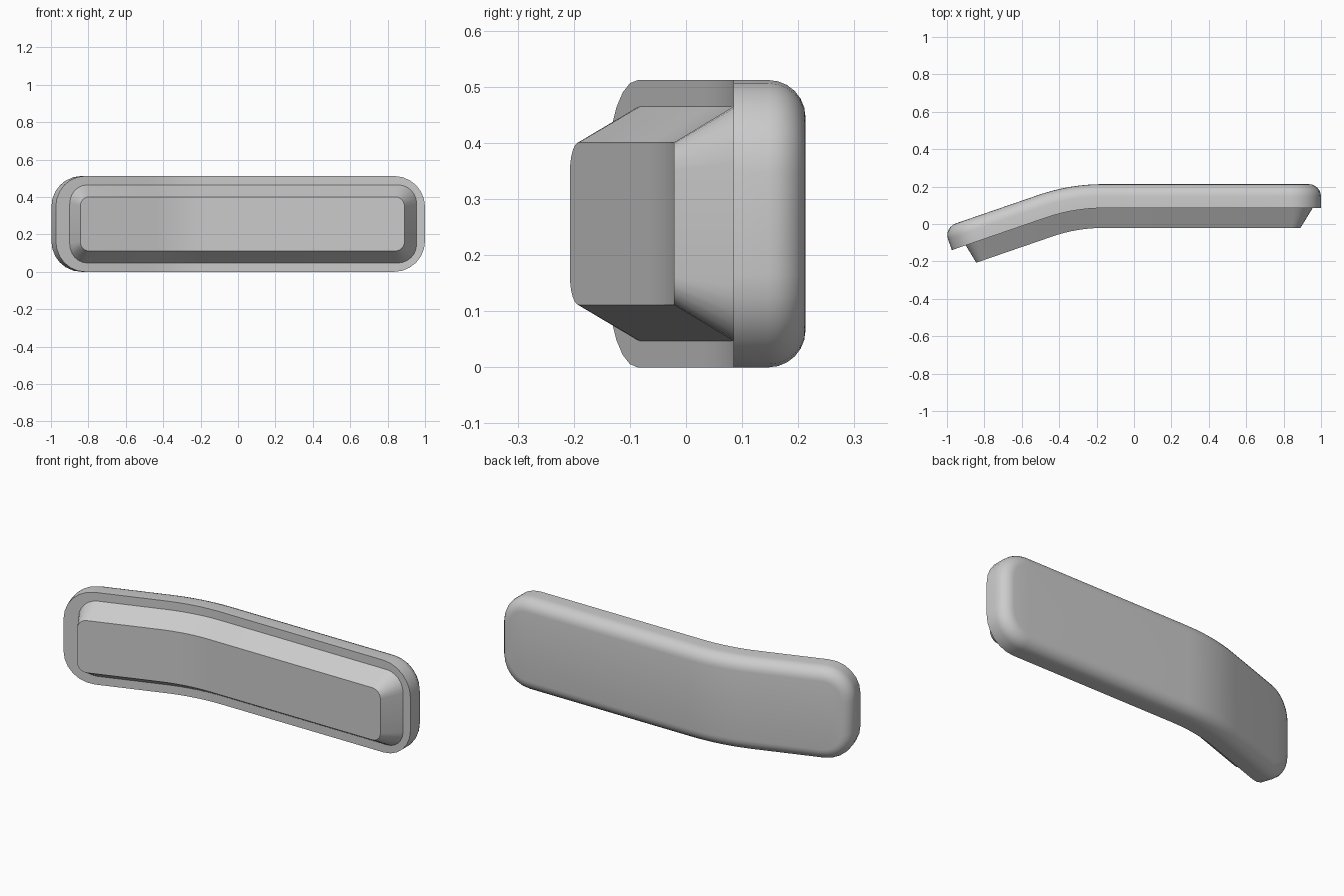
import bpy, bmesh
from math import sin, cos, pi, radians

if "Cube" in bpy.data.objects:
    bpy.data.objects.remove(bpy.data.objects["Cube"])

grey = bpy.data.materials.new("plain grey")
grey.use_nodes = True
colour = (0.6, 0.6, 0.6, 1)
grey.diffuse_color = colour
grey.node_tree.nodes["Principled BSDF"].inputs["Base Color"].default_value = colour

# Bend: straight, then an arc, then a straight angled arm
BASE_Y, BEND_X, RADIUS, ANGLE = 0.085, -0.166, 0.93, radians(19)
MID_Z = 0.256
BEND_STEPS, CORNER_STEPS, FILLET_STEPS = 8, 6, 6


def bend(s, d, z):
    """Place a point s along the bar, d behind its base plane."""
    if s >= BEND_X:
        return s, BASE_Y + d, z
    a = min((BEND_X - s) / RADIUS, ANGLE)
    rest = BEND_X - s - a * RADIUS
    x = BEND_X - (RADIUS + d) * sin(a) - rest * cos(a)
    y = BASE_Y - RADIUS + (RADIUS + d) * cos(a) - rest * sin(a)
    return x, y, z


def rounded_loop(bm, left, right, half, r, d):
    """Upper and lower halves of a rounded outline, both from right to left."""
    turns = [i / CORNER_STEPS * pi / 2 for i in range(CORNER_STEPS + 1)]
    pts = [(right - r + r * cos(t), half - r + r * sin(t)) for t in turns]
    pts += [(BEND_X - RADIUS * ANGLE * i / BEND_STEPS, half) for i in range(BEND_STEPS + 1)]
    pts += [(left + r - r * sin(t), half - r + r * cos(t)) for t in turns]
    return [[bm.verts.new(bend(s, d, MID_Z + sign * h)) for s, h in pts] for sign in (1, -1)]


def build(name, loops, cap):
    """Skin a stack of outlines and close the one at index cap."""
    bm = bmesh.new()
    rows = [rounded_loop(bm, *loop) for loop in loops]
    rings = [up + low[::-1] for up, low in rows]
    for a, b in zip(rings, rings[1:]):
        for i in range(len(a)):
            j = (i + 1) % len(a)
            bm.faces.new((a[i], a[j], b[j], b[i]))
    up, low = rows[cap]
    for i in range(len(up) - 1):
        bm.faces.new((up[i], up[i + 1], low[i + 1], low[i]))
    bmesh.ops.recalc_face_normals(bm, faces=bm.faces)
    # an open shell must face away from its rim
    side = sum(f.normal.y * f.calc_area() for f in bm.faces if len(set(f.verts) & set(up + low)) == 4)
    if (side > 0) != (loops[cap][4] > 0):
        bmesh.ops.reverse_faces(bm, faces=bm.faces)
    mesh = bpy.data.meshes.new(name)
    bm.to_mesh(mesh)
    bm.free()
    mesh.materials.append(grey)
    obj = bpy.data.objects.new(name, mesh)
    bpy.context.collection.objects.link(obj)
    bpy.ops.object.select_all(action="DESELECT")
    obj.select_set(True)
    bpy.context.view_layer.objects.active = obj
    bpy.ops.object.shade_smooth_by_angle(angle=radians(30))


# Rim where the raised block meets the pad
rim = (-0.93, 0.955, 0.209, 0.1, 0)

# Pad with a flat front rim, straight wall and rounded back edge
fillet, wall = 0.066, 0.062
pad = [rim, (-1.009, 1, MID_Z, 0.165, 0)]
for i in range(FILLET_STEPS + 1):
    a = i / FILLET_STEPS * pi / 2
    inset = fillet * (1 - cos(a))
    pad.append((-1.009 + inset, 1 - inset, MID_Z - inset, 0.165 - inset, wall + fillet * sin(a)))
build("back_pad", pad, -1)

# Tapered block raised from the front of the pad
build("raised_block", [rim, (-0.907, 0.89, 0.145, 0.05, -0.106)], -1)
